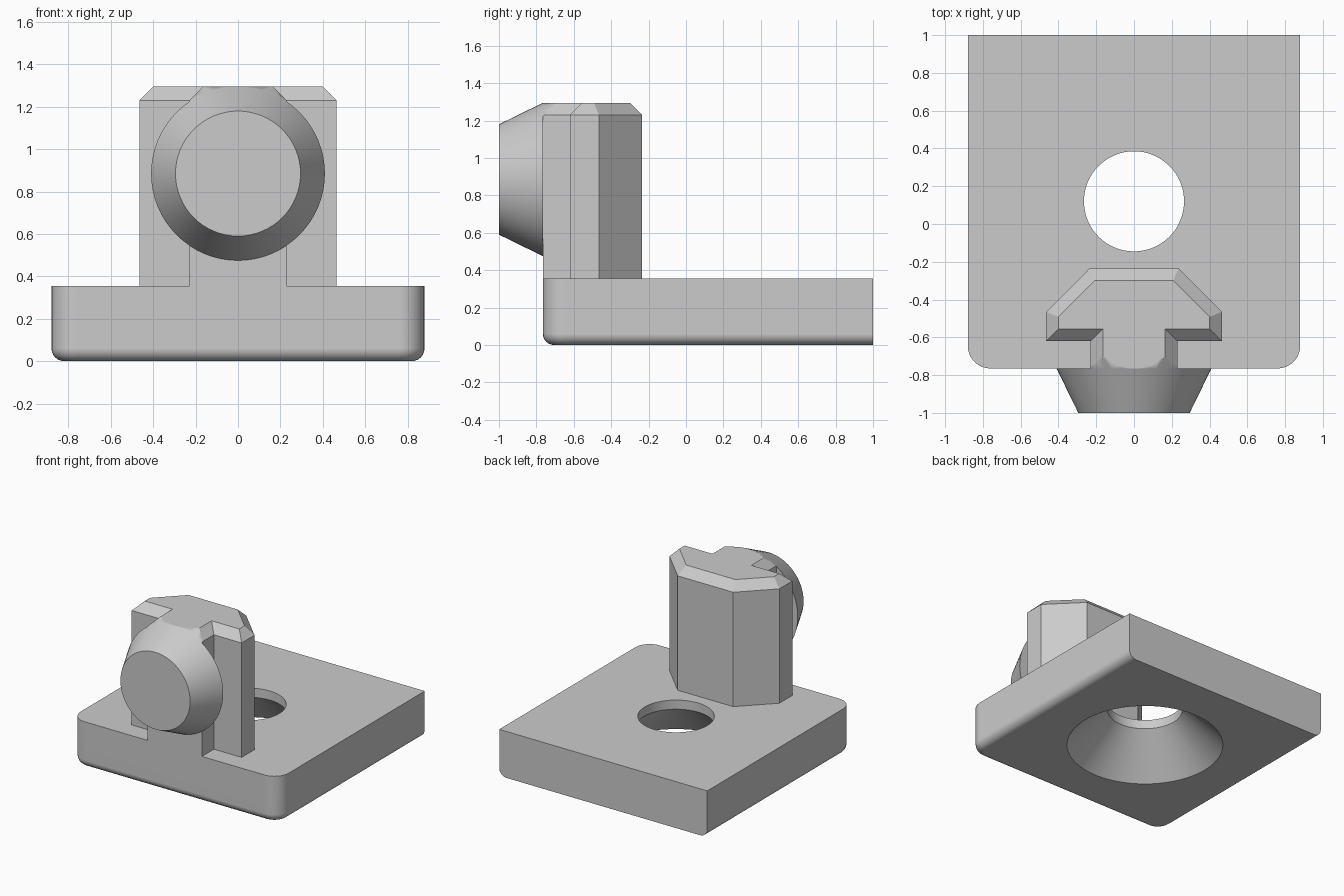
import bpy
import bmesh
from math import radians
from mathutils import Matrix

if "Cube" in bpy.data.objects:
    bpy.data.objects.remove(bpy.data.objects["Cube"])

FRONT, BACK, HALF_W, BASE_H, TOP = -0.765, 1.0, 0.88, 0.355, 1.295
KNOB_Z = 0.885

grey = bpy.data.materials.new("plain_grey")
grey.use_nodes = True
grey.diffuse_color = (0.6, 0.6, 0.6, 1)
grey.node_tree.nodes["Principled BSDF"].inputs["Base Color"].default_value = (0.6, 0.6, 0.6, 1)


def make_object(name, bm):
    bmesh.ops.recalc_face_normals(bm, faces=bm.faces)
    mesh = bpy.data.meshes.new(name)
    bm.to_mesh(mesh)
    bm.free()
    mesh.materials.append(grey)
    obj = bpy.data.objects.new(name, mesh)
    bpy.context.collection.objects.link(obj)
    return obj


def loft(name, rings):
    """Skin a stack of equal-length point rings and cap both ends."""
    bm = bmesh.new()
    loops = [[bm.verts.new(p) for p in ring] for ring in rings]
    for low, high in zip(loops, loops[1:]):
        for i in range(len(low)):
            j = (i + 1) % len(low)
            bm.faces.new((low[i], low[j], high[j], high[i]))
    bm.faces.new(loops[0][::-1])
    bm.faces.new(loops[-1])
    return make_object(name, bm)


def lathe(name, profile, matrix, sides=64):
    """Turn (radius, height) pairs around z, then place with the matrix."""
    bm = bmesh.new()
    bmesh.ops.create_circle(bm, segments=sides, radius=1)
    circle = [v.co.copy() for v in bm.verts]
    bm.free()
    rings = [[matrix @ (Matrix.Diagonal((r, r, 1)) @ p + Matrix.Translation((0, 0, h)).translation)
              for p in circle] for r, h in profile]
    return loft(name, rings)


def box(name, x, y, z):
    bm = bmesh.new()
    bmesh.ops.create_cube(bm, size=1)
    for v in bm.verts:
        v.co = [b if c > 0 else a for c, (a, b) in zip(v.co, (x, y, z))]
    return make_object(name, bm)


def cut(target, cutter):
    """Subtract the cutter from the target and remove the cutter."""
    cutter.hide_render = True
    mod = target.modifiers.new("cut", "BOOLEAN")
    mod.operation = "DIFFERENCE"
    mod.solver = "EXACT"
    mod.object = cutter
    bpy.context.view_layer.objects.active = target
    bpy.ops.object.modifier_apply(modifier=mod.name)
    bpy.data.objects.remove(cutter)


def smooth(obj):
    bpy.ops.object.select_all(action="DESELECT")
    obj.select_set(True)
    bpy.context.view_layer.objects.active = obj
    bpy.ops.object.shade_smooth_by_angle(angle=radians(30))
    obj.modifiers.new("even_normals", "WEIGHTED_NORMAL").keep_sharp = True


# Base plate: rounded front corners, rounded lower edges except at the back
base = box("base_plate", (-HALF_W, HALF_W), (FRONT, BACK), (0, BASE_H))
bm = bmesh.new()
bm.from_mesh(base.data)
corners = [e for e in bm.edges if all(v.co.y < 0 for v in e.verts)
           and abs(e.verts[0].co.z - e.verts[1].co.z) > 0.1]
bmesh.ops.bevel(bm, geom=corners, offset=0.12, segments=8, profile=0.5, affect="EDGES")
lower = [e for e in bm.edges if all(v.co.z < 0.001 for v in e.verts)
         and not all(v.co.y > BACK - 0.001 for v in e.verts)]
bmesh.ops.bevel(bm, geom=lower, offset=0.06, segments=6, profile=0.5, affect="EDGES")
bmesh.ops.recalc_face_normals(bm, faces=bm.faces)
bm.to_mesh(base.data)
bm.free()

# Screw hole, countersunk from below
cut(base, lathe("hole_cutter", [(0.60, -0.05), (0.265, 0.285), (0.265, 0.5)],
                Matrix.Translation((0, 0.12, 0))))
smooth(base)

# T-shaped post with a chamfered top
outline = [(0.23, FRONT), (0.23, -0.62), (0.465, -0.62), (0.465, -0.465), (0.235, -0.235)]
inset = [(0.165, FRONT), (0.165, -0.555), (0.40, -0.555), (0.40, -0.492), (0.208, -0.30)]


def mirrored(half, z):
    return [(x, y, z) for x, y in half] + [(-x, y, z) for x, y in reversed(half)]


post = loft("t_post", [mirrored(outline, BASE_H), mirrored(outline, TOP - 0.065),
                       mirrored(inset, TOP)])

# Trim the front top of the post to the continued cone of the knob
facing = Matrix.Translation((0, FRONT, KNOB_Z)) @ Matrix.Rotation(radians(90), 4, "X")
trim = box("trim_cutter", (-0.3, 0.3), (-0.9, -0.66), (1.12, 1.4))
cut(trim, lathe("cone_cutter", [(0.557, -0.3), (0.312, 0.2)], facing))
cut(post, trim)
smooth(post)

# Tapered round knob
knob = lathe("round_knob", [(0.41, 0), (0.295, 0.235)], facing)
smooth(knob)
